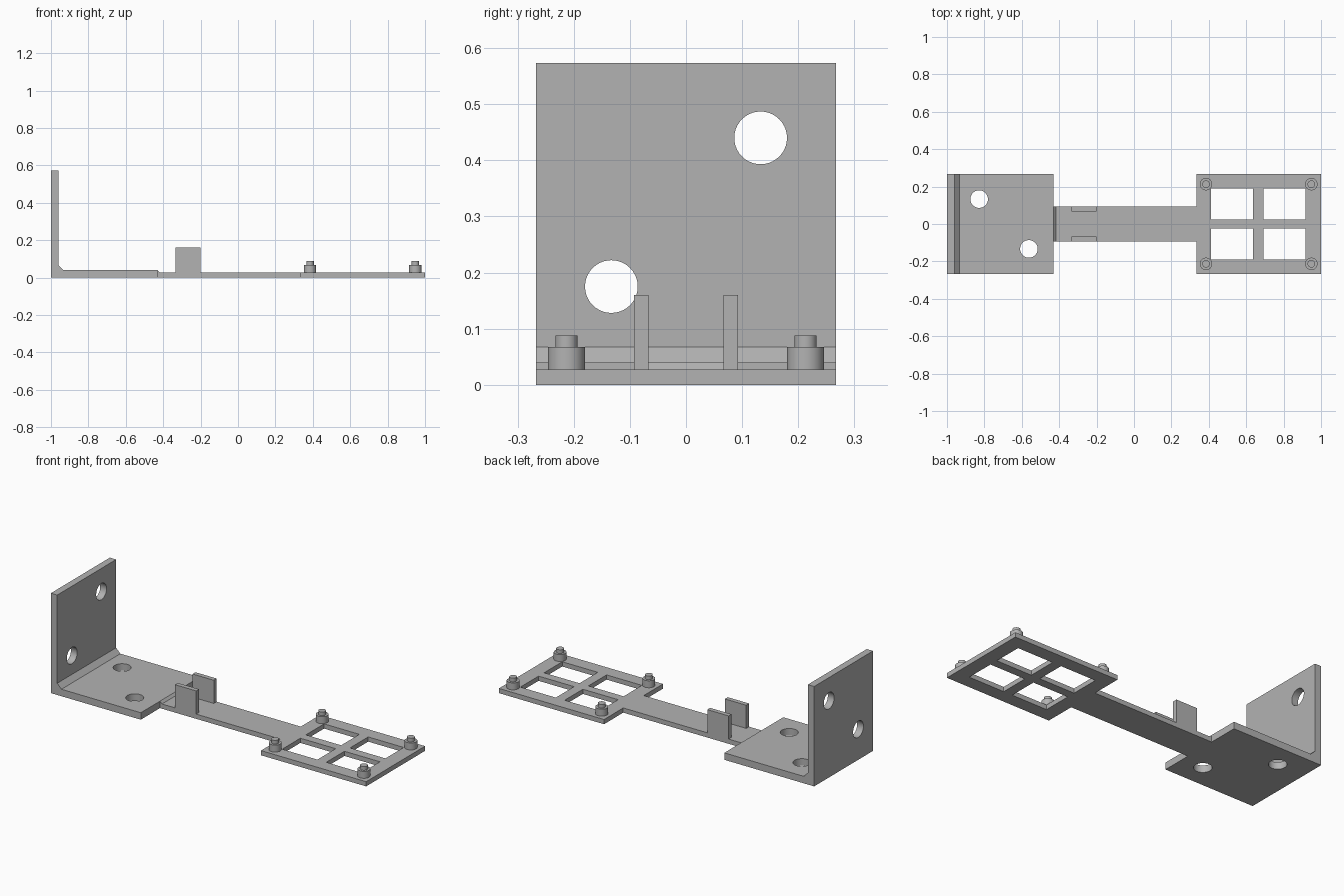
import bpy, bmesh
from mathutils import Matrix, Vector

cube = bpy.data.objects.get("Cube")
if cube:
    bpy.data.objects.remove(cube, do_unlink=True)

GREY = (0.45, 0.45, 0.45, 1)
mat = bpy.data.materials.new("plain grey")
mat.use_nodes = True
mat.diffuse_color = GREY
mat.node_tree.nodes["Principled BSDF"].inputs["Base Color"].default_value = GREY

HALF = 0.267      # half depth of bracket and tray
ARM = 0.093       # half depth of arm
THIN = 0.027      # arm and tray thickness
THICK = 0.04      # bracket thickness


def finish(name, bm):
    bmesh.ops.recalc_face_normals(bm, faces=bm.faces)
    mesh = bpy.data.meshes.new(name)
    bm.to_mesh(mesh)
    bm.free()
    mesh.materials.append(mat)
    ob = bpy.data.objects.new(name, mesh)
    bpy.context.collection.objects.link(ob)
    return ob


def extrude_profile(name, points, half):
    """Extrude an (x, z) outline across the depth."""
    bm = bmesh.new()
    face = bm.faces.new([bm.verts.new((x, -half, z)) for x, z in points])
    ext = bmesh.ops.extrude_face_region(bm, geom=[face])["geom"]
    verts = [v for v in ext if isinstance(v, bmesh.types.BMVert)]
    bmesh.ops.translate(bm, verts=verts, vec=(0, 2 * half, 0))
    return finish(name, bm)


def box(name, low, high):
    low, high = Vector(low), Vector(high)
    bm = bmesh.new()
    m = Matrix.Translation((low + high) / 2) @ Matrix.Diagonal((*(high - low), 1))
    bmesh.ops.create_cube(bm, size=1, matrix=m)
    return finish(name, bm)


def cylinder(name, centre, radius, depth, axis="Z"):
    bm = bmesh.new()
    turn = Matrix.Rotation(1.5707963, 4, "Y") if axis == "X" else Matrix()
    bmesh.ops.create_cone(bm, cap_ends=True, segments=40, radius1=radius,
                          radius2=radius, depth=depth,
                          matrix=Matrix.Translation(centre) @ turn)
    return finish(name, bm)


def smooth(ob):
    bpy.ops.object.select_all(action="DESELECT")
    ob.select_set(True)
    bpy.context.view_layer.objects.active = ob
    bpy.ops.object.shade_smooth_by_angle(angle=0.5)


def cut(ob, cutters):
    for cutter in cutters:
        cutter.hide_render = True
        mod = ob.modifiers.new("cut", "BOOLEAN")
        mod.operation = "DIFFERENCE"
        mod.solver = "EXACT"
        mod.object = cutter
    graph = bpy.context.evaluated_depsgraph_get()
    result = bpy.data.meshes.new_from_object(ob.evaluated_get(graph))
    ob.modifiers.clear()
    ob.data = result
    for cutter in cutters:
        bpy.data.objects.remove(cutter, do_unlink=True)
    smooth(ob)


# L-shaped bracket with a chamfered inner corner and four screw holes
bracket = extrude_profile("bracket", [
    (-1, 0), (-0.43, 0), (-0.43, THICK), (-0.933, THICK),
    (-0.96, 0.067), (-0.96, 0.573), (-1, 0.573)], HALF)
holes = [cylinder("wall_hole", (-0.98, y, z), 0.047, 0.2, "X")
         for y, z in ((0.133, 0.44), (-0.133, 0.175))]
holes += [cylinder("base_hole", (x, y, 0.02), 0.047, 0.2)
          for x, y in ((-0.828, 0.133), (-0.562, -0.133))]
cut(bracket, holes)

# Arm with a small sloped step against the bracket
extrude_profile("arm", [(-0.43, 0), (0.333, 0), (0.333, THIN),
                        (-0.417, THIN), (-0.43, THICK)], ARM)

# Upright tabs on both edges of the arm
for side, s in (("left", -1), ("right", 1)):
    y0, y1 = sorted((s * 0.067, s * ARM))
    box("tab_" + ("back" if s > 0 else "front"),
        (-0.335, y0, THIN), (-0.2, y1, 0.16))

# Tray with four windows
tray = box("tray", (0.333, -HALF, 0), (1, HALF, THIN))
cut(tray, [box("window", (x0, y0, -0.1), (x1, y1, 0.1))
           for x0, x1 in ((0.413, 0.637), (0.693, 0.918))
           for y0, y1 in ((-0.19, -0.025), (0.025, 0.19))])

# Stepped mounting posts at the tray corners
for x in (0.385, 0.948):
    for y in (-0.213, 0.213):
        smooth(cylinder("post", (x, y, 0.047), 0.033, 0.04))
        smooth(cylinder("post_pin", (x, y, 0.077), 0.02, 0.022))
